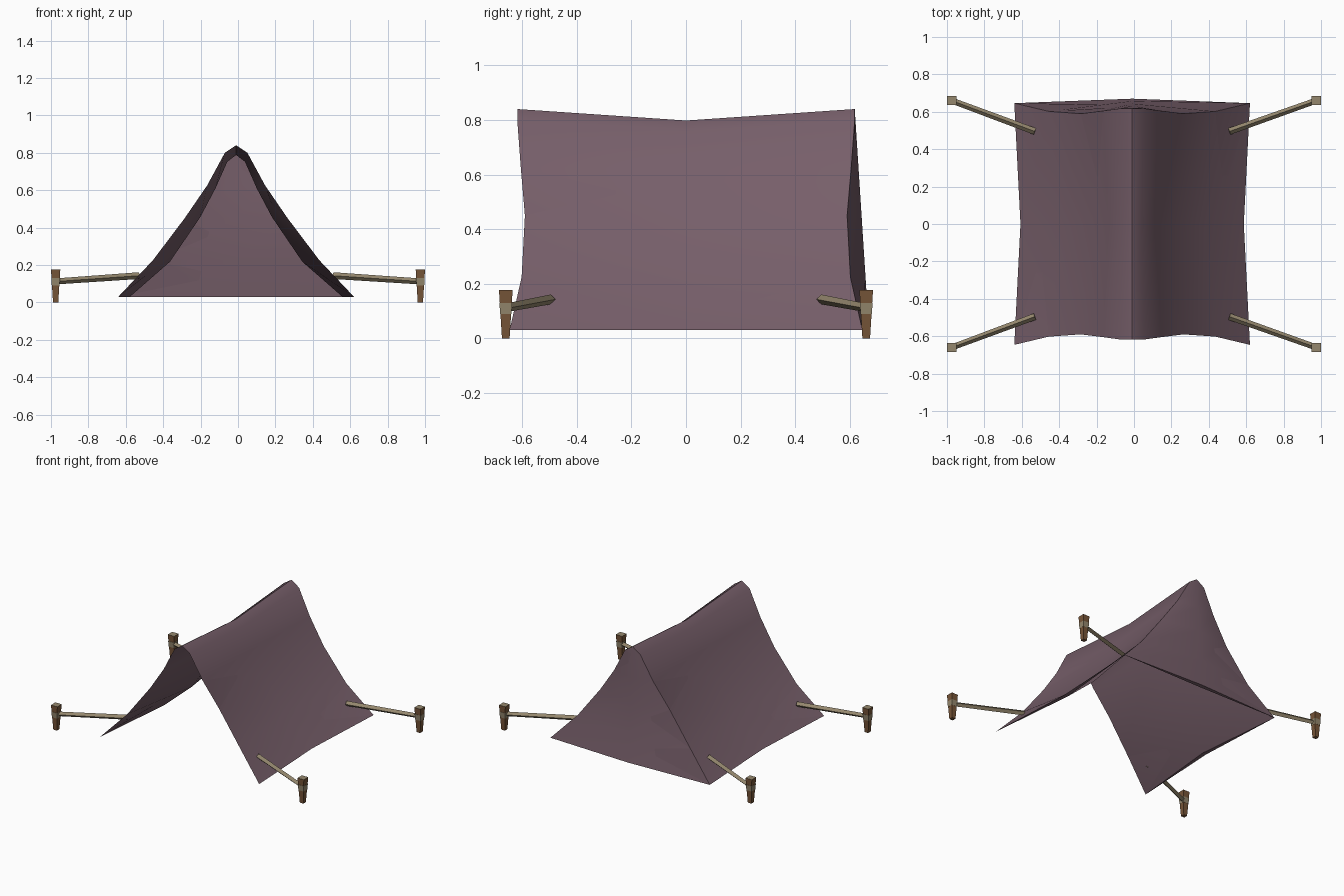
import bpy, bmesh, math
from mathutils import Vector

if "Cube" in bpy.data.objects:
    bpy.data.objects.remove(bpy.data.objects["Cube"])

CX = -0.01  # tent centre line


def material(name, rgb):
    m = bpy.data.materials.new(name)
    m.diffuse_color = (*rgb, 1)
    m.use_nodes = True
    m.node_tree.nodes["Principled BSDF"].inputs["Base Color"].default_value = m.diffuse_color
    return m


CLOTH = material("dusty mauve cloth", (0.185, 0.115, 0.145))
WOOD = material("brown wood", (0.185, 0.092, 0.040))
ROPE = material("tan rope", (0.30, 0.245, 0.155))


def finish(name, bm, mats, smooth=None):
    bmesh.ops.remove_doubles(bm, verts=bm.verts, dist=0.0005)
    bmesh.ops.recalc_face_normals(bm, faces=bm.faces)
    me = bpy.data.meshes.new(name)
    bm.to_mesh(me)
    bm.free()
    for m in mats:
        me.materials.append(m)
    ob = bpy.data.objects.new(name, me)
    bpy.context.collection.objects.link(ob)
    if smooth:
        bpy.ops.object.select_all(action='DESELECT')
        ob.select_set(True)
        bpy.context.view_layer.objects.active = ob
        bpy.ops.object.shade_smooth_by_angle(angle=math.radians(smooth))
    return ob


def cloth(name, a, outer, inner, b):
    """Two skins that meet along edges a and b, closed at the hems."""
    bm = bmesh.new()
    va, vo, vi, vb = [[bm.verts.new(p) for p in row] for row in (a, outer, inner, b)]
    loop = [va, vo, vb, vi]
    for i in range(len(a) - 1):
        for k in range(4):
            p, q = loop[k], loop[(k + 1) % 4]
            bm.faces.new((p[i], p[i + 1], q[i + 1], q[i]))
    bm.faces.new([r[0] for r in loop])
    bm.faces.new([r[-1] for r in loop])
    return finish(name, bm, [CLOTH], 40)


def mirrored(half):
    """Half profile (x, z, y) from ridge to hem -> full profile, left to right."""
    left = [Vector((CX - x, y, z)) for x, z, y in reversed(half[1:])]
    return left + [Vector((CX + x, y, z)) for x, z, y in half]


# canopy: end profile, sagging middle profile, inner skin
end = [(0, .84, .618), (.06, .80, .618), (.155, .625, .605),
       (.275, .45, .59), (.445, .225, .602), (.63, .03, .646)]
mid_out = [(0, .798, 0), (.052, .760, 0), (.125, .615, 0),
           (.215, .453, 0), (.38, .221, 0), (.597, .03, 0)]
mid_in = [(0, .788, 0), (.047, .752, 0), (.11, .61, 0),
          (.192, .455, 0), (.354, .217, 0), (.568, .03, 0)]
back = mirrored(end)
front = [Vector((p.x, -p.y, p.z)) for p in back]
cloth("canopy", front, mirrored(mid_out), mirrored(mid_in), back)

# back wall, bulging slightly outwards
left, right = back[5::-1], back[5:]
fall = [(.84 - p.z) / .81 for p in right]
wall_out = [Vector((CX, .618 + .052 * t, p.z)) for p, t in zip(right, fall)]
wall_in = [p - Vector((0, .03 * t, 0)) for p, t in zip(wall_out, fall)]
cloth("back_wall", left, wall_out, wall_in, right)


def prism(bm, p, q, rp, rq, sides=4, turn=math.pi / 4):
    """Tapered bar from p to q; returns its end face at q."""
    d = (q - p).normalized()
    up = Vector((0, 1, 0)) if abs(d.z) > .9 else Vector((0, 0, 1))
    u = d.cross(up).normalized()
    v = u.cross(d)
    rings = []
    for c, r in ((p, rp), (q, rq)):
        rings.append([bm.verts.new(c + r * (u * math.cos(t) + v * math.sin(t)))
                      for t in (turn + 2 * math.pi * k / sides for k in range(sides))])
    for k in range(sides):
        j = (k + 1) % sides
        bm.faces.new((rings[0][k], rings[0][j], rings[1][j], rings[1][k]))
    bm.faces.new(rings[0])
    return bm.faces.new(rings[1])


R2 = math.sqrt(2)
for sx, side in ((-1, "left"), (1, "right")):
    for sy, fb in ((-1, "front"), (1, "back")):
        base = Vector((sx * .975, sy * .66, 0))
        # peg with pale cut top
        bm = bmesh.new()
        top = prism(bm, base, base + Vector((0, 0, .177)), .014 * R2, .025 * R2)
        top.material_index = 1
        finish(f"{fb}_{side}_peg", bm, [WOOD, ROPE])
        # guy rope and its loop round the peg
        bm = bmesh.new()
        prism(bm, base + Vector((0, 0, .09)), base + Vector((0, 0, .13)),
              .0205 * R2, .0235 * R2)
        prism(bm, base + Vector((0, 0, .112)),
              Vector((CX + sx * .52, sy * .495, .143)), .016, .018, turn=0)
        finish(f"{fb}_{side}_guy_rope", bm, [ROPE])
